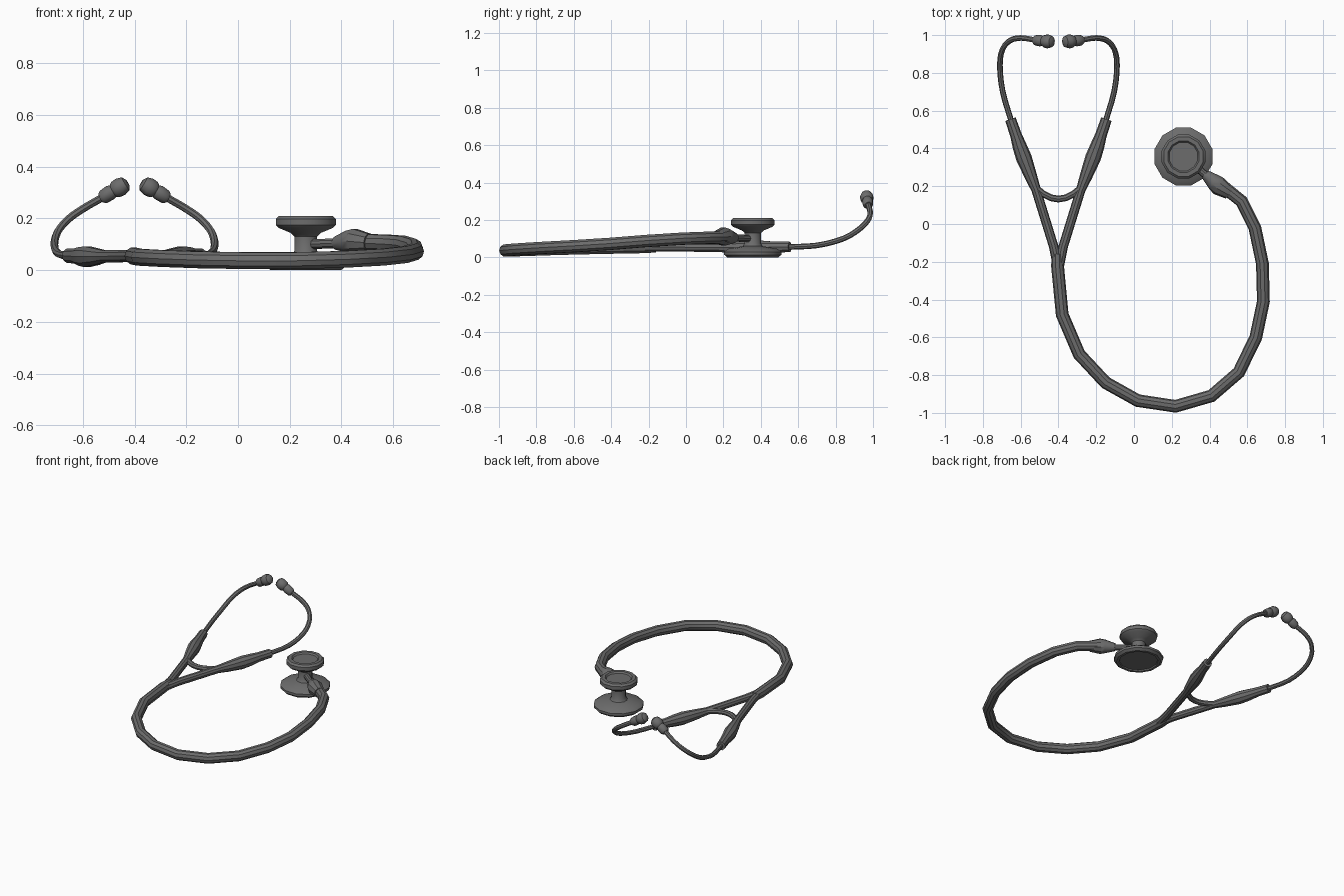
import bpy, bmesh, math
from mathutils import Vector

if "Cube" in bpy.data.objects:
    bpy.data.objects.remove(bpy.data.objects["Cube"])

grey = bpy.data.materials.new("dark grey")
grey.use_nodes = True
colour = (0.15, 0.15, 0.15, 1)
grey.diffuse_color = colour
grey.node_tree.nodes["Principled BSDF"].inputs["Base Color"].default_value = colour


def finish(name, bm, angle=35):
    bmesh.ops.recalc_face_normals(bm, faces=bm.faces[:])
    mesh = bpy.data.meshes.new(name)
    bm.to_mesh(mesh)
    bm.free()
    obj = bpy.data.objects.new(name, mesh)
    bpy.context.collection.objects.link(obj)
    mesh.materials.append(grey)
    bpy.ops.object.select_all(action='DESELECT')
    obj.select_set(True)
    bpy.context.view_layer.objects.active = obj
    bpy.ops.object.shade_smooth_by_angle(angle=math.radians(angle))
    return obj


def bridge(bm, rings):
    for a, b in zip(rings, rings[1:]):
        n = len(a)
        for i in range(n):
            j = (i + 1) % n
            bm.faces.new((a[i], a[j], b[j], b[i]))
    bm.faces.new(rings[0][::-1])
    bm.faces.new(rings[-1])


def rounded(path, steps):
    """Catmull-Rom refinement of a path of (x, y, z, radius) points."""
    pts = [Vector(p) for p in path]
    ext = [2 * pts[0] - pts[1]] + pts + [2 * pts[-1] - pts[-2]]
    out = []
    for a, b, c, d in zip(ext, ext[1:], ext[2:], ext[3:]):
        for s in range(steps):
            t = s / steps
            out.append((2 * b + (c - a) * t + (2 * a - 5 * b + 4 * c - d) * t ** 2
                        + (3 * b - a - 3 * c + d) * t ** 3) / 2)
    return out + [pts[-1]]


def tube(name, path, sides=10, steps=1):
    """Sweep a round section along (x, y, z, radius) points."""
    pts = rounded(path, steps)
    pos = [p.to_3d() if len(p) == 3 else Vector(p[:3]) for p in pts]
    bm = bmesh.new()
    rings, side = [], None
    for k, p in enumerate(pos):
        d = (pos[min(k + 1, len(pos) - 1)] - pos[max(k - 1, 0)]).normalized()
        if side is None:
            side = d.cross(Vector((0, 0, 1)))
        side = (side - d * side.dot(d)).normalized()
        up = side.cross(d)
        ring = []
        for i in range(sides):
            a = 2 * math.pi * i / sides
            ring.append(bm.verts.new(p + (side * math.cos(a) + up * math.sin(a)) * pts[k][3]))
        rings.append(ring)
    bridge(bm, rings)
    return finish(name, bm)


def lathe(name, profile, centre, sides=12):
    """Turn a (radius, z) profile around a vertical axis."""
    bm = bmesh.new()
    rings = []
    for r, z in profile:
        rings.append([bm.verts.new((centre[0] + r * math.cos(2 * math.pi * (i + 0.5) / sides),
                                    centre[1] + r * math.sin(2 * math.pi * (i + 0.5) / sides), z))
                      for i in range(sides)])
    bridge(bm, rings)
    return finish(name, bm)


# Main hose, curling from the fork round to the chest piece
R = 0.034
tube("main_hose", [
    (-0.405, -0.16, 0.055, 0.03), (-0.405, -0.22, 0.055, R), (-0.38, -0.48, 0.05, R),
    (-0.29, -0.69, 0.045, R), (-0.15, -0.84, 0.04, R), (0.02, -0.935, 0.037, R),
    (0.22, -0.965, 0.037, R), (0.41, -0.91, 0.042, R), (0.555, -0.785, 0.05, R),
    (0.645, -0.6, 0.06, R), (0.685, -0.41, 0.072, R), (0.68, -0.21, 0.088, R),
    (0.64, -0.02, 0.1, R), (0.57, 0.12, 0.105, R), (0.47, 0.2, 0.107, R)])

# Ferrule and stem joining hose to chest piece
tube("hose_ferrule", [
    (0.505, 0.165, 0.107, 0.036), (0.45, 0.2, 0.112, 0.05), (0.425, 0.222, 0.11, 0.044),
    (0.378, 0.262, 0.104, 0.026)])
tube("chest_stem", [(0.39, 0.25, 0.104, 0.02), (0.26, 0.36, 0.1, 0.02)])

# Two sided chest piece: wide diaphragm below, small bell above
lathe("chest_piece", [
    (0.122, 0.008), (0.125, 0.0), (0.142, 0.0), (0.158, 0.014), (0.158, 0.03),
    (0.135, 0.046), (0.055, 0.06), (0.045, 0.075), (0.045, 0.13), (0.06, 0.144),
    (0.108, 0.163), (0.12, 0.175), (0.12, 0.198), (0.108, 0.21), (0.086, 0.21),
    (0.078, 0.2)], (0.262, 0.357))

# Mirrored headset parts, one pass per side
MID = -0.4
for label, s in (("right", -1), ("left", 1)):
    def mirrored(pts):
        return [(MID + s * x, y, z, r) for x, y, z, r in pts]

    tube(label + "_fork_arm", mirrored([
        (0.0, -0.24, 0.055, 0.026), (0.025, -0.12, 0.055, 0.025), (0.118, 0.18, 0.053, 0.025),
        (0.145, 0.25, 0.052, 0.033), (0.183, 0.35, 0.052, 0.042), (0.205, 0.41, 0.053, 0.038),
        (0.225, 0.47, 0.055, 0.031), (0.254, 0.555, 0.056, 0.029)]))
    tube(label + "_ear_tube", mirrored([
        (0.245, 0.53, 0.055, 0.015), (0.295, 0.7, 0.064, 0.015), (0.31, 0.84, 0.1, 0.015),
        (0.296, 0.925, 0.15, 0.015), (0.255, 0.972, 0.198, 0.015), (0.2, 0.985, 0.237, 0.015),
        (0.14, 0.977, 0.272, 0.015), (0.1, 0.971, 0.295, 0.015)]), 8, 3)
    tube(label + "_ear_tip", mirrored([
        (0.13, 0.975, 0.278, 0.02), (0.12, 0.973, 0.283, 0.028), (0.094, 0.97, 0.3, 0.03),
        (0.083, 0.969, 0.306, 0.026), (0.074, 0.968, 0.311, 0.034), (0.055, 0.966, 0.322, 0.037),
        (0.035, 0.965, 0.334, 0.03), (0.027, 0.964, 0.339, 0.014)]))

# Sagging spring bridge between the arms
tube("fork_bridge", [(MID + x, 0.132 + 4.2 * x * x, 0.055, 0.018)
                     for x in (-0.115, -0.08, -0.04, 0, 0.04, 0.08, 0.115)], 8)
